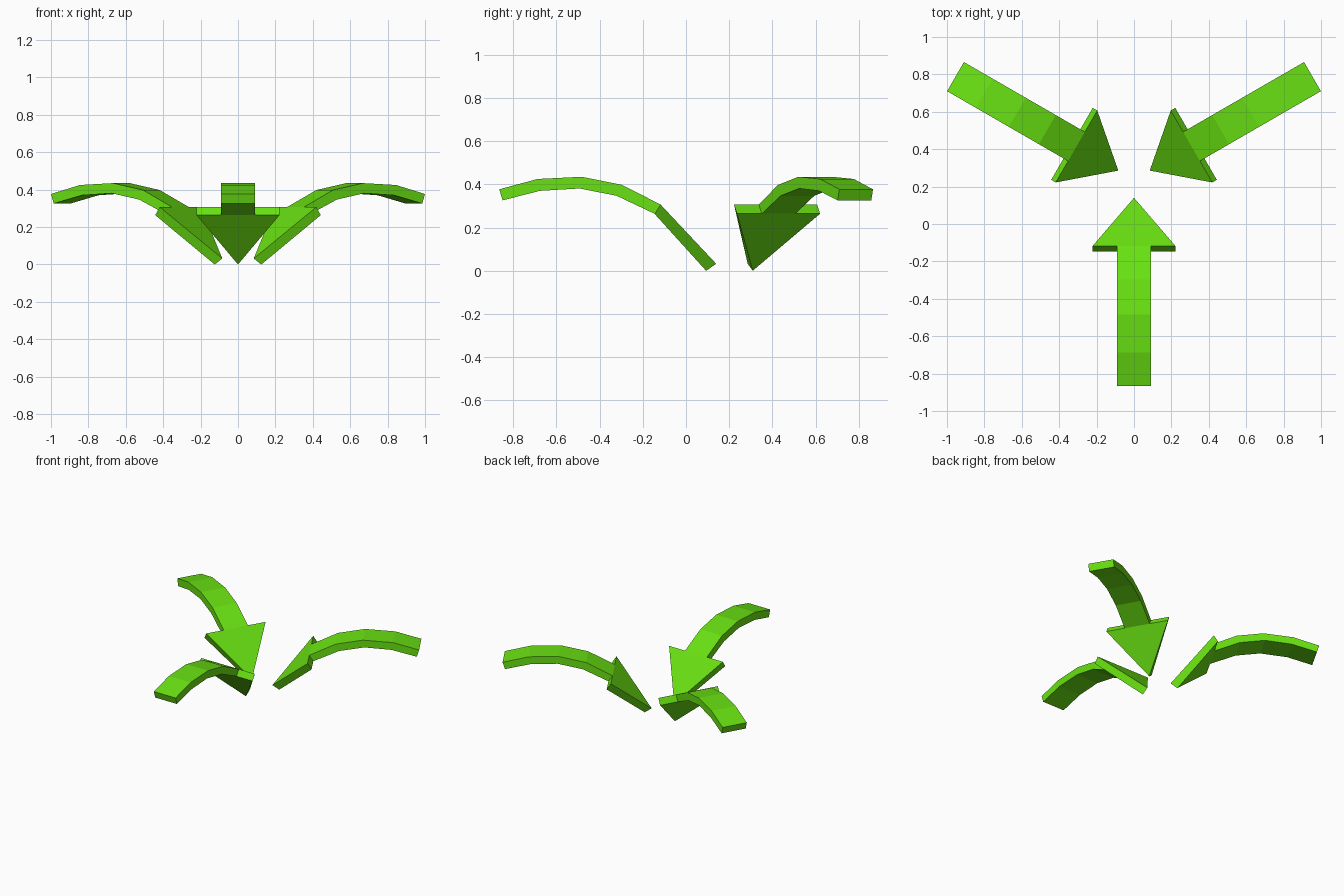
import bpy
import bmesh
from math import radians
from mathutils import Matrix, Vector

if "Cube" in bpy.data.objects:
    bpy.data.objects.remove(bpy.data.objects["Cube"])

# Single bright green
green = bpy.data.materials.new("bright_green")
green.use_nodes = True
green.diffuse_color = (0.14, 0.75, 0.006, 1)
green.node_tree.nodes["Principled BSDF"].inputs["Base Color"].default_value = green.diffuse_color

CENTRE = Vector((0, 0.237, 0))   # point the three arrows aim at
SHAFT_HALF, HEAD_HALF = 0.09, 0.222

# Side profile of the arched shaft (y, z), tail to neck
TOP = [(-0.865, 0.377), (-0.687, 0.425), (-0.483, 0.435), (-0.298, 0.398), (-0.118, 0.307)]
BOTTOM = [(-0.849, 0.326), (-0.677, 0.37), (-0.492, 0.381), (-0.321, 0.347), (-0.146, 0.264)]
TIP_TOP, TIP_BOTTOM = (0.14, 0.032), (0.093, 0)


def finish(bm, name, angle):
    """Turn the part around the shared centre and add it to the scene."""
    turn = Matrix.Translation(CENTRE) @ Matrix.Rotation(radians(angle), 4, "Z") @ Matrix.Translation(-CENTRE)
    bm.transform(turn)
    bmesh.ops.recalc_face_normals(bm, faces=bm.faces)
    mesh = bpy.data.meshes.new(name)
    bm.to_mesh(mesh)
    bm.free()
    mesh.materials.append(green)
    bpy.context.collection.objects.link(bpy.data.objects.new(name, mesh))


def add_shaft(name, angle):
    """Loft a rectangular section along the arch."""
    bm = bmesh.new()
    rings = []
    for top, low in zip(TOP, BOTTOM):
        corners = [(-SHAFT_HALF, *low), (SHAFT_HALF, *low), (SHAFT_HALF, *top), (-SHAFT_HALF, *top)]
        rings.append([bm.verts.new(c) for c in corners])
    for a, b in zip(rings, rings[1:]):
        for i in range(4):
            j = (i + 1) % 4
            bm.faces.new((a[i], a[j], b[j], b[i]))
    bm.faces.new(rings[0])
    bm.faces.new(rings[-1])
    finish(bm, name, angle)


def add_head(name, angle):
    """Triangular slab sloping down to the tip."""
    bm = bmesh.new()
    layers = []
    for back, tip in ((TOP[-1], TIP_TOP), (BOTTOM[-1], TIP_BOTTOM)):
        corners = [(-HEAD_HALF, *back), (HEAD_HALF, *back), (0, *tip)]
        layers.append([bm.verts.new(c) for c in corners])
    upper, lower = layers
    bm.faces.new(upper)
    bm.faces.new(lower)
    for i in range(3):
        j = (i + 1) % 3
        bm.faces.new((upper[i], upper[j], lower[j], lower[i]))
    finish(bm, name, angle)


# Three identical arrows, a third of a turn apart
for place, angle in (("front", 0), ("back_left", 120), ("back_right", 240)):
    add_shaft(place + "_arrow_shaft", angle)
    add_head(place + "_arrow_head", angle)
